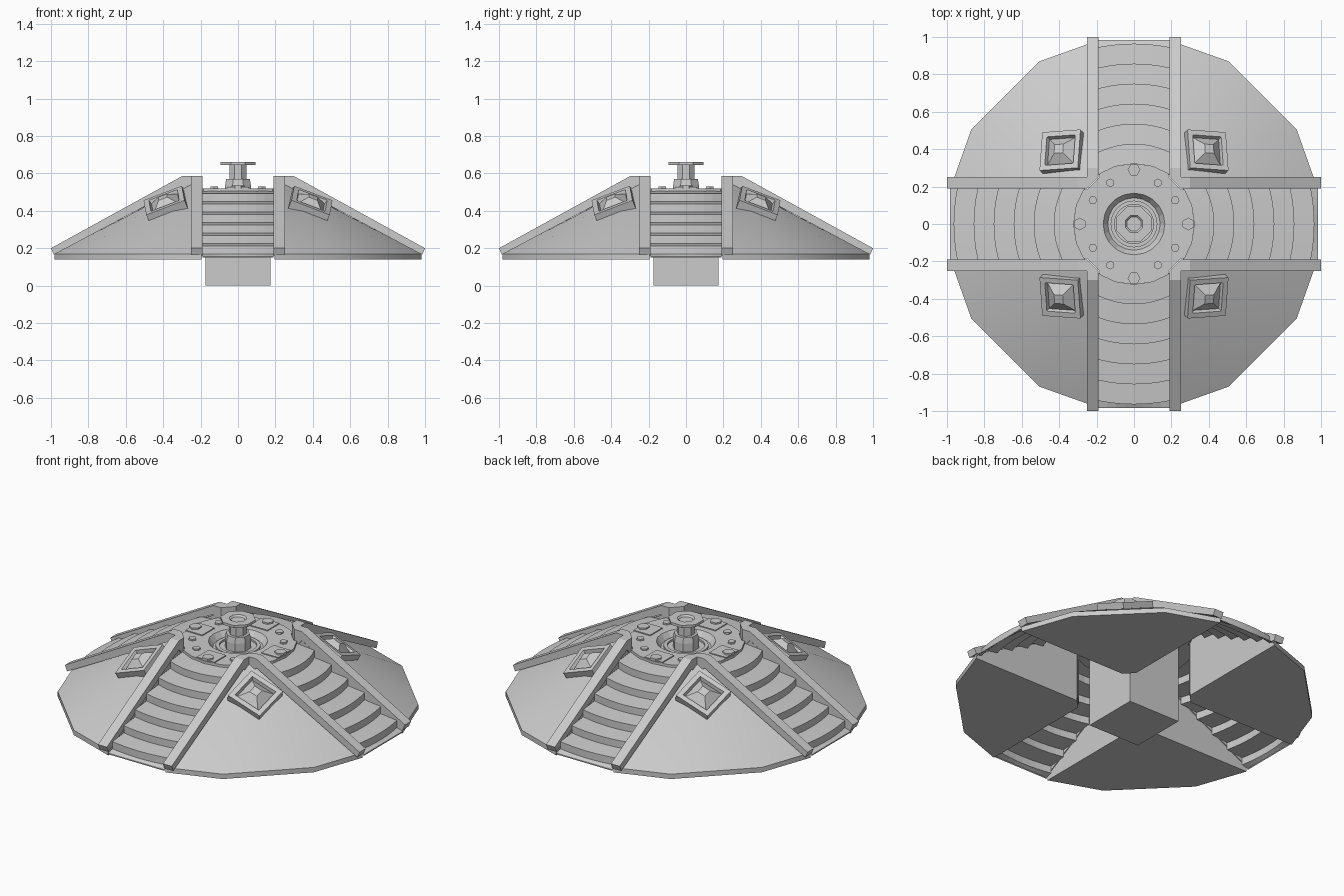
import bpy, bmesh, math
from mathutils import Matrix, Vector

cube = bpy.data.objects.get("Cube")
if cube:
    bpy.data.objects.remove(cube, do_unlink=True)

grey = bpy.data.materials.new("light_grey")
grey.use_nodes = True
COLOUR = (0.6, 0.6, 0.6, 1)
grey.diffuse_color = COLOUR
grey.node_tree.nodes["Principled BSDF"].inputs["Base Color"].default_value = COLOUR


def finish(name, bm, matrix=None, smooth=False, solid=True):
    if solid:
        bmesh.ops.recalc_face_normals(bm, faces=bm.faces)
    mesh = bpy.data.meshes.new(name)
    bm.to_mesh(mesh)
    bm.free()
    mesh.materials.append(grey)
    obj = bpy.data.objects.new(name, mesh)
    bpy.context.collection.objects.link(obj)
    if matrix:
        obj.matrix_world = matrix
    if smooth:
        bpy.ops.object.select_all(action='DESELECT')
        obj.select_set(True)
        bpy.context.view_layer.objects.active = obj
        bpy.ops.object.shade_smooth_by_angle(angle=math.radians(30))
    return obj


def loft(name, loops, matrix=None, smooth=False, caps=True):
    """Join equal-length closed loops of points and cap both ends."""
    bm = bmesh.new()
    rings = [[bm.verts.new(p) for p in loop] for loop in loops]
    n = len(rings[0])
    for a, b in zip(rings, rings[1:]):
        for i in range(n):
            j = (i + 1) % n
            bm.faces.new((a[i], a[j], b[j], b[i]))
    if caps:
        bm.faces.new(rings[0])
        bm.faces.new(rings[-1])
    return finish(name, bm, matrix, smooth)


def lathe(name, profile, sides, matrix=None, turn=0.0):
    loops = [[(r * math.cos(turn + math.tau * i / sides),
               r * math.sin(turn + math.tau * i / sides), z) for i in range(sides)]
             for r, z in profile]
    return loft(name, loops, matrix)


def box(name, x0, x1, y0, y1, z0, z1, matrix=None):
    base = [(x0, y0), (x1, y0), (x1, y1), (x0, y1)]
    return loft(name, [[(x, y, z) for x, y in base] for z in (z0, z1)], matrix)


def shell(name, turn):
    """Conical quarter shell with a flat underside and chamfered inner corner."""
    bm = bmesh.new()
    plan = [(0.195, 0.25), (0.25, 0.195), (0.98, 0.195), (0.87, 0.505),
            (0.505, 0.87), (0.195, 0.98)]
    low = [bm.verts.new((x, y, 0.14)) for x, y in plan]
    high = [bm.verts.new((x, y, 0.55 if i < 2 else 0.17)) for i, (x, y) in enumerate(plan)]
    n = len(plan)
    for i in range(n):
        j = (i + 1) % n
        bm.faces.new((low[i], low[j], high[j], high[i]))
    bm.faces.new(low)
    a, b, c, d, e, f = high
    peak = bm.verts.new((0.25, 0.25, 0.54))
    for p, q in ((a, b), (b, c), (c, d), (d, e), (e, f), (f, a)):
        bm.faces.new((p, q, peak))
    return finish(name, bm, turn, smooth=True)


def stairs(name, turn):
    """Folded sheet of curved steps descending along +x."""
    first, run, rise, half = 0.322, 0.107, 0.056, 0.19
    rows = []
    for i in range(7):
        z = 0.505 - rise * i
        r = first + run * i
        rows += [(r, z), (min(r + run, 0.985), z - 0.012)]
    rows.append((0.985, 0.15))
    bm = bmesh.new()
    cols = 8
    grid = []
    for r, z in rows:
        line = []
        for k in range(cols + 1):
            y = half * (2 * k / cols - 1)
            x = r if r > 0.98 else math.sqrt(r * r - y * y)
            line.append(bm.verts.new((x, y, z)))
        grid.append(line)
    for a, b in zip(grid, grid[1:]):
        for k in range(cols):
            bm.faces.new((a[k], b[k], b[k + 1], a[k + 1]))
    return finish(name, bm, turn, solid=False)


def rot(p, q):
    for _ in range(q):
        p = (-p[1], p[0])
    return p


# Central deck with a round pit
side = [(0.25, -0.185), (0.27, -0.185), (0.31, -0.1), (0.325, 0),
        (0.31, 0.1), (0.27, 0.185), (0.25, 0.185)]
outline = [rot(p, q) for q in range(4) for p in side]


def circle(radius, z):
    return [tuple(Vector((x, y)).normalized() * radius) + (z,) for x, y in outline]


loft("deck", [[(x, y, 0.47) for x, y in outline], [(x, y, 0.52) for x, y in outline],
              circle(0.165, 0.52), circle(0.14, 0.485)])
lathe("pit_ring", [(0.125, 0.48), (0.125, 0.497), (0.105, 0.497), (0.105, 0.48)], 24)

# Hub post and base block
lathe("hub_post", [(0.075, 0.48), (0.075, 0.535), (0.068, 0.57), (0.05, 0.57),
                   (0.05, 0.645), (0.1, 0.645), (0.1, 0.66), (0.05, 0.66),
                   (0.04, 0.65)], 8, turn=math.pi / 8)
box("base_block", -0.175, 0.175, -0.175, 0.175, 0, 0.475)

# Sloped rail, drawn as a side profile
rail = [(0.25, 0.47), (0.25, 0.585), (0.3, 0.585), (1.0, 0.2), (0.985, 0.165), (0.3, 0.53)]

for q in range(4):
    turn = Matrix.Rotation(q * math.pi / 2, 4, 'Z')
    tag = ("left", "back", "right", "front")[q]
    shell("shell_" + tag, turn)
    stairs("stairs_" + tag, turn)

    # Rails on both edges of the shell, joined by a corner post
    loft("rail_a_" + tag, [[(u, w, z) for u, z in rail] for w in (0.19, 0.25)], turn)
    loft("rail_b_" + tag, [[(w, u, z) for u, z in rail] for w in (0.19, 0.25)], turn)
    corner = [(0.25, 0.19), (0.25, 0.25), (0.19, 0.25)]
    loft("corner_post_" + tag, [[(x, y, z) for x, y in corner] for z in (0.16, 0.585)], turn)

    # Framed pyramid lamp lying on the slope
    place = (turn @ Matrix.Translation((0.385, 0.385, 0.43))
             @ Matrix.Rotation(math.pi / 4, 4, 'Z') @ Matrix.Rotation(math.radians(30), 4, 'Y'))
    lathe("lamp_" + tag, [(0.155, -0.04), (0.155, 0.03), (0.115, 0.03), (0.105, 0.008),
                          (0.035, 0.05)], 4, place)

    # Deck plates and nuts
    box("plate_" + tag, 0.2, 0.315, -0.06, 0.06, 0.515, 0.526, turn)
    lathe("plate_nut_" + tag, [(0.034, 0.52), (0.034, 0.535)], 6,
          turn @ Matrix.Translation((0.29, 0, 0)), math.pi / 6)
    for s in (-1, 1):
        lathe("small_nut_" + tag, [(0.023, 0.515), (0.023, 0.53)], 6,
              turn @ Matrix.Translation((0.22, s * 0.127, 0)))
